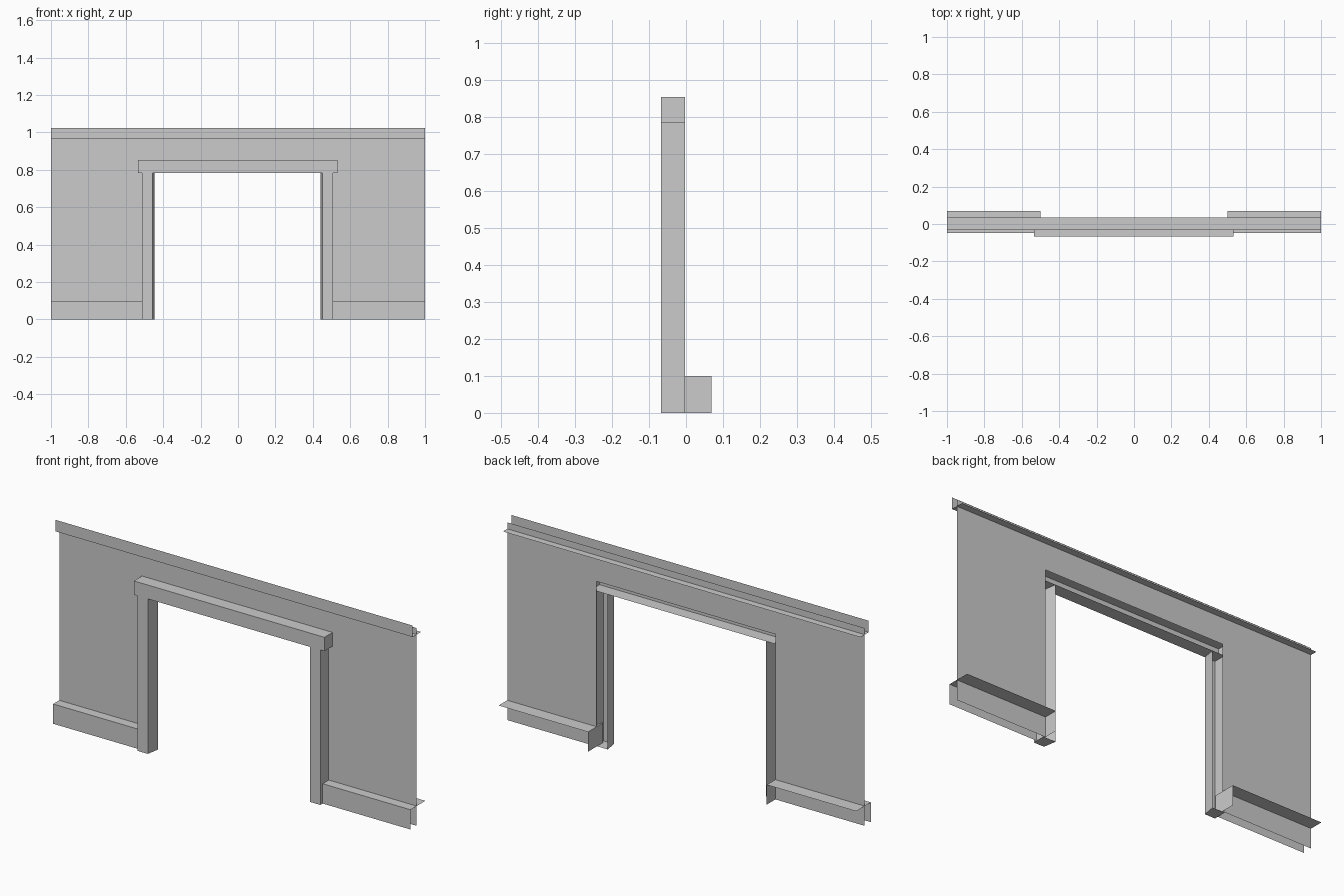
import bpy

if "Cube" in bpy.data.objects:
    bpy.data.objects.remove(bpy.data.objects["Cube"])


def make(name, verts, faces):
    mesh = bpy.data.meshes.new(name)
    mesh.from_pydata(verts, [], faces)
    mesh.update()
    ob = bpy.data.objects.new(name, mesh)
    bpy.context.collection.objects.link(ob)
    return ob


def extrude_x(name, profile, x0, x1, caps=()):
    """Sweep an open (y, z) profile along x; caps lists which ends to close."""
    n = len(profile)
    verts = [(x, y, z) for x in (x0, x1) for y, z in profile]
    faces = [(i, i + 1, n + i + 1, n + i) for i in range(n - 1)]
    if 0 in caps:
        faces.append(tuple(reversed(range(n))))
    if 1 in caps:
        faces.append(tuple(range(n, 2 * n)))
    return make(name, verts, faces)


def extrude_z(name, profile, z0, z1):
    """Sweep an open (x, y) profile upward, closing the bottom only."""
    n = len(profile)
    verts = [(x, y, z) for z in (z0, z1) for x, y in profile]
    faces = [(i, i + 1, n + i + 1, n + i) for i in range(n - 1)]
    faces.append(tuple(reversed(range(n))))
    return make(name, verts, faces)


FRONT, BACK = -0.068, -0.003

# Single-sheet wall with a doorway hole
outer_half = [(0.5, 0.835), (0.5, 0), (1, 0), (1, 1)]
outline = [(-x, z) for x, z in reversed(outer_half)] + outer_half
wx = [-1, -0.5, 0.5, 1]
wverts = [(x, 0, z) for z in (0, 0.835, 1) for x in wx]
make("wall", wverts, [(0, 1, 5, 4), (2, 3, 7, 6),
                      (4, 5, 9, 8), (5, 6, 10, 9), (6, 7, 11, 10)])

# Crown moulding: front strip and ledge, open behind
extrude_x("crown_moulding", [(-0.032, 1.025), (-0.032, 0.967), (0.035, 0.967)], -1, 1)

# Skirting boards: front, top and an end cap at the doorway
for side, s in (("left", -1), ("right", 1)):
    board = [(-0.049, 0), (-0.049, 0.1), (0.069, 0.1), (0.069, 0)]
    ob = extrude_x("skirting_" + side, board[:3], s * 0.5, s * 1.0)
    make("skirting_end_" + side, [(s * 0.5, y, z) for y, z in board], [(0, 1, 2, 3)])

# Hollow door posts, open at the back, inner face slightly splayed
for side, s in (("left", -1), ("right", 1)):
    c = -0.003
    extrude_z("door_post_" + side,
              [(c + s * 0.511, BACK), (c + s * 0.511, FRONT),
               (c + s * 0.454, FRONT), (c + s * 0.443, BACK)], 0, 0.784)

# Hollow lintel across the top of the doorway
extrude_x("lintel", [(BACK, 0.784), (FRONT, 0.784), (FRONT, 0.854), (BACK, 0.854)],
          -0.535, 0.531, caps=(0, 1))
